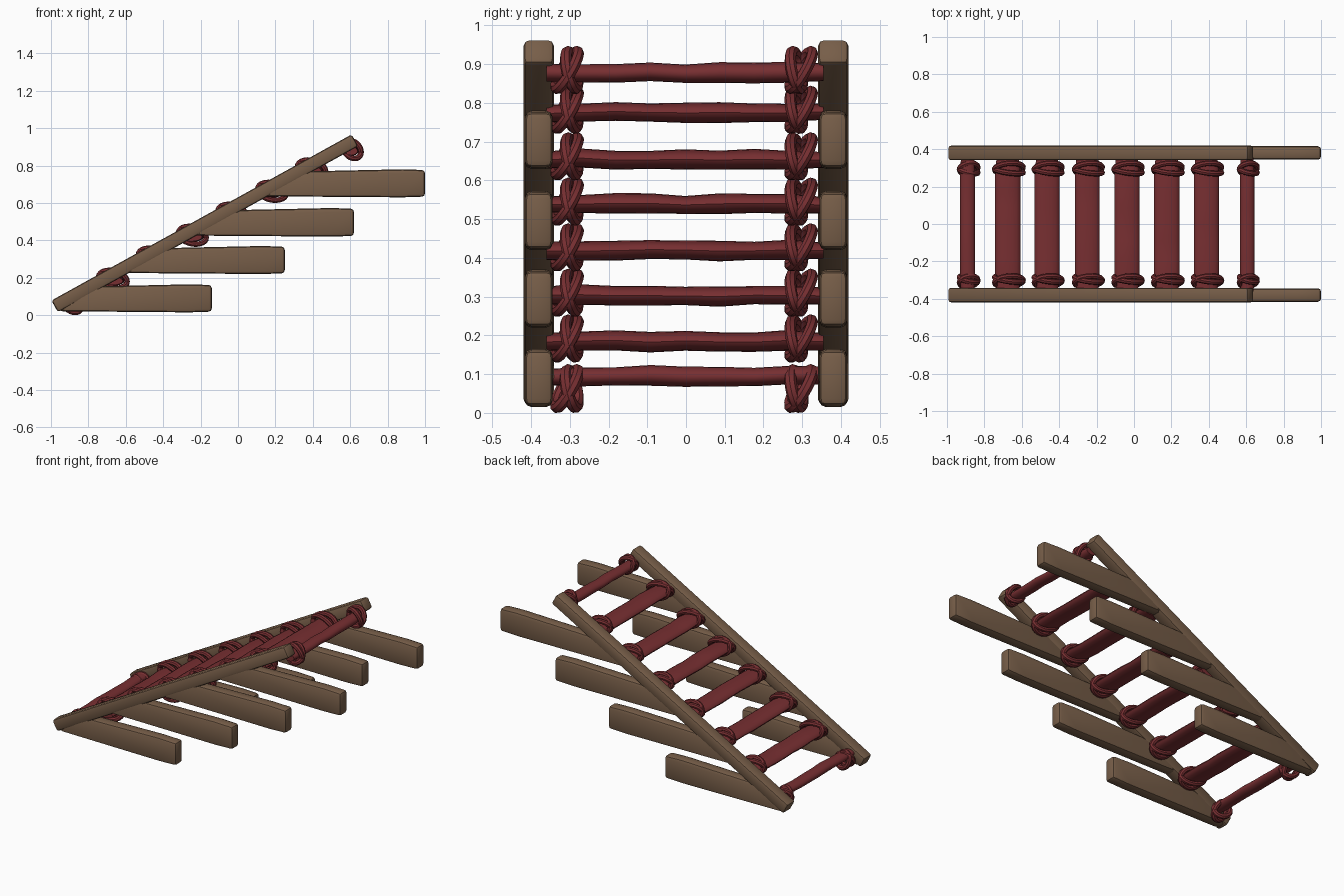
import bpy, bmesh, math, random
from mathutils import Vector

if "Cube" in bpy.data.objects:
    bpy.data.objects.remove(bpy.data.objects["Cube"])

random.seed(4)


def material(name, rgb):
    m = bpy.data.materials.new(name)
    m.diffuse_color = (*rgb, 1)
    m.use_nodes = True
    m.node_tree.nodes["Principled BSDF"].inputs["Base Color"].default_value = m.diffuse_color
    return m


WOOD = material("brown wood", (0.185, 0.112, 0.066))
RED = material("dark red", (0.185, 0.028, 0.031))


def finish(ob, mat, bevel=0.0):
    ob.data.materials.append(mat)
    bpy.ops.object.select_all(action='DESELECT')
    ob.select_set(True)
    bpy.context.view_layer.objects.active = ob
    if bevel:
        b = ob.modifiers.new("worn_edges", 'BEVEL')
        b.width, b.segments, b.limit_method = bevel, 2, 'ANGLE'
        bpy.ops.object.modifier_apply(modifier=b.name)
    bpy.ops.object.shade_smooth_by_angle(angle=math.radians(40))


def make_object(name, bm):
    bmesh.ops.recalc_face_normals(bm, faces=bm.faces[:])
    me = bpy.data.meshes.new(name)
    bm.to_mesh(me)
    bm.free()
    ob = bpy.data.objects.new(name, me)
    bpy.context.collection.objects.link(ob)
    return ob


def slab(name, outline, y, half, bevel):
    """Extrude an x-z outline along y into a rounded timber."""
    bm = bmesh.new()
    face = bm.faces.new([bm.verts.new((x, y - half, z)) for x, z in outline])
    ext = bmesh.ops.extrude_face_region(bm, geom=[face])
    verts = [v for v in ext['geom'] if isinstance(v, bmesh.types.BMVert)]
    bmesh.ops.translate(bm, verts=verts, vec=(0, 2 * half, 0))
    finish(make_object(name, bm), WOOD, bevel)


# Centre line of the sloping rails
A, B = Vector((-0.98, 0.047)), Vector((0.625, 0.935))
D = (B - A).normalized()
N = Vector((-D.y, D.x)) * 0.036


def rail_x(z):
    return A.x + (z - A.y) * D.x / D.y


# Side rails and the horizontal timbers cut to meet them
BEAMS = [(0.015, 0.165, -0.14), (0.22, 0.37, 0.25),
         (0.42, 0.573, 0.62), (0.63, 0.78, 1.0)]
for side, y in (("front", -0.38), ("back", 0.38)):
    slab(side + "_rail", [A - N, B - N, B + N, A + N], y, 0.039, 0.014)
    for i, (z0, z1, x1) in enumerate(BEAMS):
        xa = max(rail_x(z0), -0.955)
        slab(f"{side}_beam_{i + 1}",
             [(xa, z0 + 0.006), (x1 - 0.12, z0), (x1, z0 + 0.004),
              (x1, z1 - 0.004), (x1 - 0.12, z1), (rail_x(z1 - 0.012), z1 - 0.012)],
             y, 0.036, 0.017)

# Rungs: slightly wavy flattened poles, the end ones are narrower
RUNGS = [(-0.89, 0.095, 0.04), (-0.675, 0.185, 0.068), (-0.465, 0.303, 0.066),
         (-0.25, 0.42, 0.066), (-0.038, 0.538, 0.067), (0.175, 0.655, 0.068),
         (0.387, 0.775, 0.067), (0.605, 0.878, 0.039)]
for i, (x, z, rx) in enumerate(RUNGS):
    bm = bmesh.new()
    rings = []
    for k in range(9):
        y = -0.36 + 0.715 * k / 8
        rz = 0.025 + random.uniform(-0.002, 0.002)
        dz = random.uniform(-0.003, 0.003)
        s = 0.88 if k in (0, 8) else 1
        rings.append([bm.verts.new((x + s * rx * math.cos(t), y, z + dz + s * rz * math.sin(t)))
                      for t in (math.tau * j / 16 for j in range(16))])
    for p, q in zip(rings, rings[1:]):
        for j in range(16):
            bm.faces.new((p[j], p[j - 1], q[j - 1], q[j]))
    bm.faces.new(rings[0])
    bm.faces.new(rings[-1])
    finish(make_object(f"rung_{i + 1}", bm), RED)

# Rope lashings: two crossing loops at both ends of every rung
for i, (x, z, rx) in enumerate(RUNGS):
    cu = bpy.data.curves.new(f"lashing_{i + 1}", 'CURVE')
    cu.dimensions = '3D'
    cu.bevel_depth, cu.bevel_resolution = 0.015, 2
    for y0 in (-0.307, 0.297):
        for slant, skew, shift in ((0.028, 0.006, 0.0), (-0.012, -0.01, 0.012 if y0 < 0 else -0.012)):
            sp = cu.splines.new('POLY')
            sp.points.add(23)
            sp.use_cyclic_u = True
            for j, pt in enumerate(sp.points):
                t = math.tau * j / 24
                c, s = math.cos(t), math.sin(t)
                pt.co = (x + 0.006 + (rx + 0.008) * c,
                         y0 + shift + slant * s + skew * c,
                         z + 0.007 + 0.046 * s - 0.012 * c, 1)
    if i == 0:  # lowest rope rests on the ground
        cu.bevel_depth = 0.016
    ob = bpy.data.objects.new(f"lashing_{i + 1}", cu)
    bpy.context.collection.objects.link(ob)
    bpy.ops.object.select_all(action='DESELECT')
    ob.select_set(True)
    bpy.context.view_layer.objects.active = ob
    bpy.ops.object.convert(target='MESH')
    finish(bpy.context.object, RED)
    if i == 0:
        verts = bpy.context.object.data.vertices
        low = min(v.co.z for v in verts)
        for v in verts:
            v.co.z -= low
